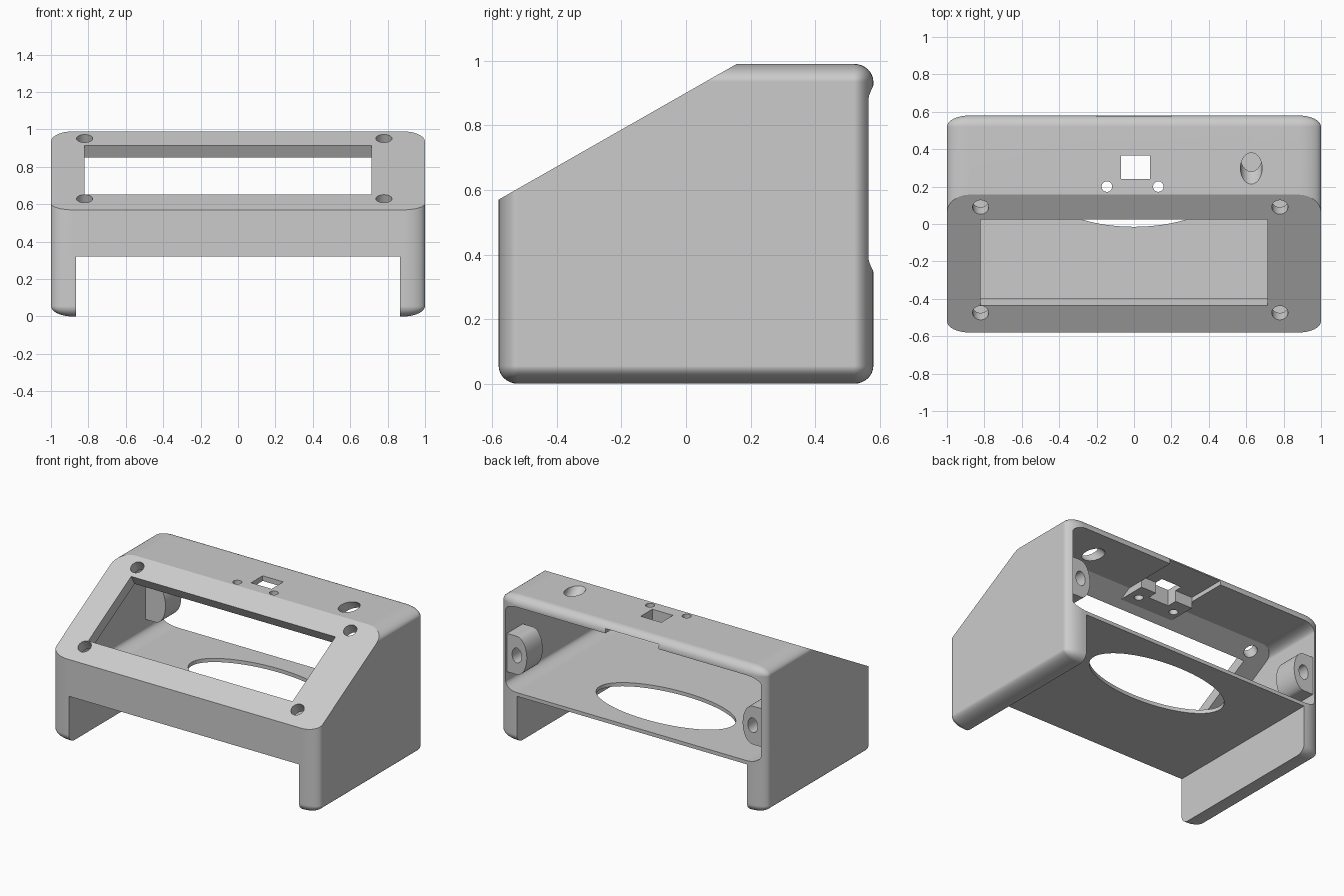
import bpy, bmesh, math
from mathutils import Matrix, Vector

if "Cube" in bpy.data.objects:
    bpy.data.objects.remove(bpy.data.objects["Cube"], do_unlink=True)

grey = bpy.data.materials.new("light_grey_plastic")
grey.use_nodes = True
COLOUR = (0.6, 0.6, 0.6, 1)
grey.diffuse_color = COLOUR
grey.node_tree.nodes["Principled BSDF"].inputs["Base Color"].default_value = COLOUR

# Sloped front panel: front edge, direction and outward normal
PANEL_EDGE = Vector((0, -0.58, 0.57))
TILT = math.atan2(0.42, 0.737)
NORMAL = Vector((0, -math.sin(TILT), math.cos(TILT)))


def panel_point(x, y):
    return Vector((x, y, PANEL_EDGE.z + (y - PANEL_EDGE.y) * math.tan(TILT)))


def finish(name, bm):
    bmesh.ops.recalc_face_normals(bm, faces=bm.faces)
    mesh = bpy.data.meshes.new(name)
    bm.to_mesh(mesh)
    bm.free()
    mesh.materials.append(grey)
    obj = bpy.data.objects.new(name, mesh)
    bpy.context.scene.collection.objects.link(obj)
    return obj


def box(name, lo, hi, radii=None, trim=None):
    """Box with optional elliptical rounding, trimmed parallel to the panel."""
    lo, hi = Vector(lo), Vector(hi)
    r = Vector(radii or (1, 1, 1))
    bm = bmesh.new()
    bmesh.ops.create_cube(bm, size=1)
    for v in bm.verts:
        v.co = Vector([v.co[i] * (hi[i] - lo[i]) / r[i] for i in range(3)])
    if radii:
        bmesh.ops.bevel(bm, geom=bm.edges[:], offset=1, segments=8,
                        profile=0.5, affect='EDGES')
    for v in bm.verts:
        v.co = Vector([v.co[i] * r[i] for i in range(3)]) + (lo + hi) / 2
    if trim is not None:
        bmesh.ops.bisect_plane(bm, geom=bm.verts[:] + bm.edges[:] + bm.faces[:],
                               plane_co=PANEL_EDGE - NORMAL * trim,
                               plane_no=NORMAL, clear_outer=True)
        rim = [e for e in bm.edges if e.is_boundary]
        bmesh.ops.holes_fill(bm, edges=rim, sides=0)
    return finish(name, bm)


def rod(name, centre, rx, ry, depth, tilt):
    """Elliptical rod, its axis turned about x away from vertical."""
    bm = bmesh.new()
    bmesh.ops.create_cone(bm, cap_ends=True, segments=64, radius1=1, radius2=1, depth=depth)
    bm.transform(Matrix.Translation(centre) @ Matrix.Rotation(tilt, 4, 'X')
                 @ Matrix.Diagonal((rx, ry, 1, 1)))
    return finish(name, bm)


def combine(obj, tool, operation):
    mod = obj.modifiers.new(operation, 'BOOLEAN')
    mod.operation, mod.object, mod.solver = operation, tool, 'EXACT'
    bpy.context.view_layer.objects.active = obj
    bpy.ops.object.modifier_apply(modifier=mod.name)
    bpy.data.objects.remove(tool, do_unlink=True)


def cut(tool):
    combine(case, tool, 'DIFFERENCE')


def add(tool):
    combine(case, tool, 'UNION')


# Rounded outer shell, hollow inside and open at the back
case = box("enclosure", (-1, -0.58, 0), (1, 0.58, 0.99), (0.12, 0.06, 0.055), trim=0)
cut(box("cavity", (-0.96, -0.53, 0.345), (0.96, 0.8, 0.925), (0.1, 0.05, 0.05), trim=0.075))

# Space between the two side legs
cut(box("leg_gap", (-0.865, -1, -1), (0.865, 1, 0.32)))

# Screw bosses on both side walls
for side in (-1, 1):
    bm = bmesh.new()
    arc = [(0.886 - 0.075 * math.cos(t), 0.58 + 0.13 * math.sin(t))
           for t in [math.radians(a) for a in range(-90, 91, 9)]]
    profile = [(0.975, 0.45)] + arc + [(0.975, 0.71)]
    face = bm.faces.new([bm.verts.new((side * x, 0.55, z)) for x, z in profile])
    extruded = bmesh.ops.extrude_face_region(bm, geom=[face])["geom"]
    bmesh.ops.translate(bm, vec=(0, -0.17, 0),
                        verts=[g for g in extruded if isinstance(g, bmesh.types.BMVert)])
    add(finish("screw_boss", bm))
    cut(rod("screw_hole", (side * 0.886, 0.5, 0.58), 0.036, 0.05, 0.2, math.pi / 2))

# Switch mount under the top, with a shallow recess behind it
add(box("switch_mount", (-0.2, 0.1, 0.88), (0.2, 0.31, 0.94)))
cut(box("switch_recess", (-0.2, 0.31, 0.9), (0.2, 0.8, 0.955)))
cut(box("switch_slot", (-0.07, 0.24, 0.8), (0.085, 0.365, 1.1)))
for x in (-0.145, 0.13):
    cut(rod("switch_screw_hole", (x, 0.2, 0.95), 0.028, 0.028, 0.3, 0))

# Slanted round hole in the top
cut(rod("cable_hole", (0.627, 0.297, 0.99), 0.058, 0.058, 0.4, math.radians(46)))

# Display window and its four mounting holes, square to the panel
window = box("window", (-0.82, -0.265, -0.14), (0.715, 0.265, 0.14))
window.data.transform(Matrix.Translation(panel_point(0, -0.205)) @ Matrix.Rotation(TILT, 4, 'X'))
cut(window)
for x in (-0.82, 0.78):
    for y in (-0.475, 0.09):
        cut(rod("panel_hole", panel_point(x, y), 0.043, 0.043, 0.24, TILT))

# Oval opening in the floor
cut(rod("floor_opening", (0, 0.215, 0.33), 0.5, 0.23, 0.2, 0))

# Smooth the rounded edges, keep flat faces flat
bpy.ops.object.select_all(action='DESELECT')
case.select_set(True)
bpy.context.view_layer.objects.active = case
bpy.ops.object.shade_smooth_by_angle(angle=math.radians(25))
weighted = case.modifiers.new("flat_faces", 'WEIGHTED_NORMAL')
weighted.keep_sharp = True
